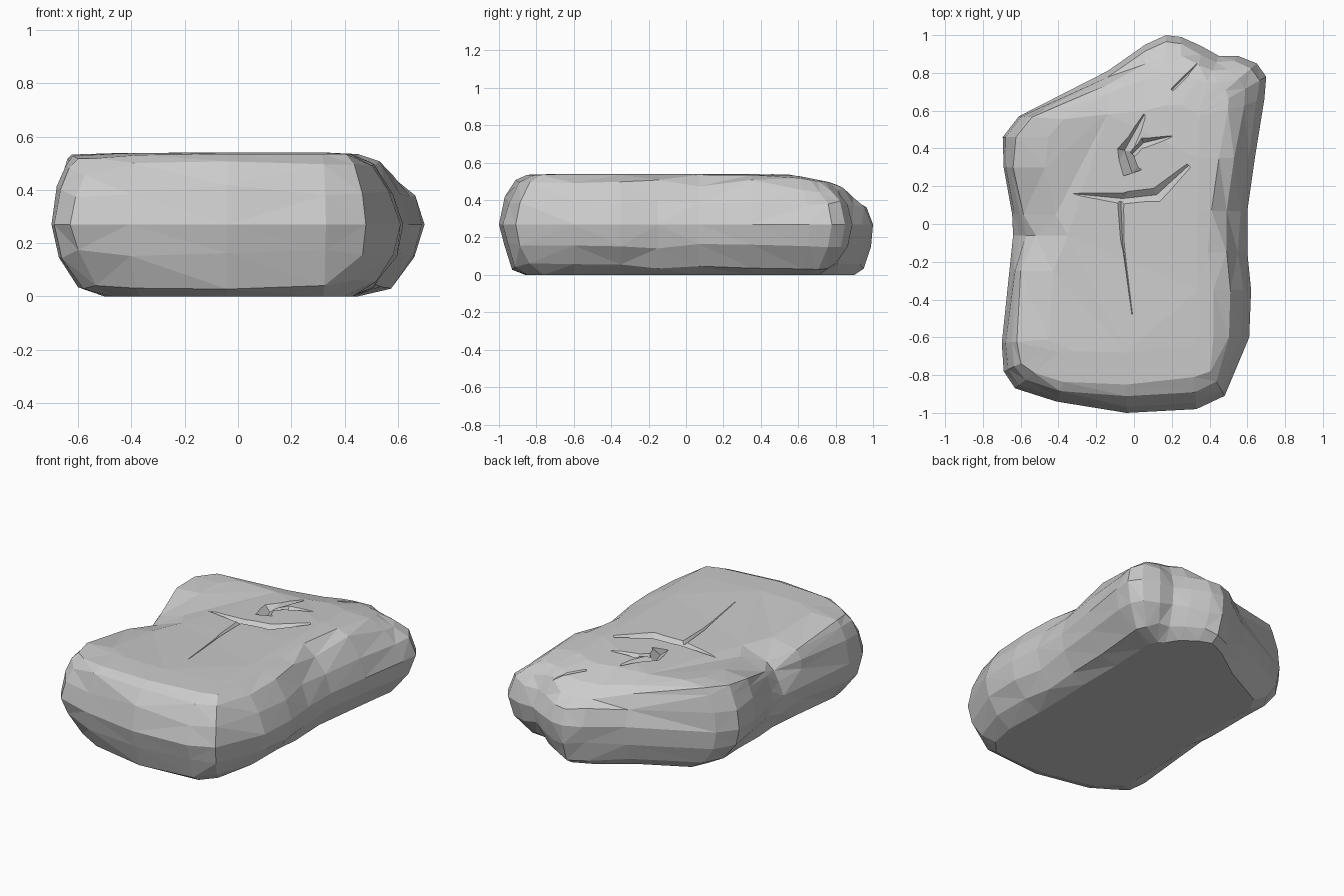
import bpy, bmesh, random, math
from mathutils import Vector

if "Cube" in bpy.data.objects:
    bpy.data.objects.remove(bpy.data.objects["Cube"])

random.seed(4)

# Widest outline seen from above: x, y, inset at the top rim, inset at the base
OUTLINE = [
    (-.70, -.63, .08, .20), (-.69, -.78, .10, .24), (-.63, -.87, .13, .25),
    (-.41, -.94, .11, .16), (-.04, -1.0, .15, .14), (.33, -.98, .17, .13),
    (.48, -.91, .15, .17), (.61, -.60, .19, .18), (.62, -.35, .20, .20),
    (.60, -.15, .21, .18), (.60, .07, .19, .17), (.64, .35, .19, .21),
    (.69, .66, .20, .26), (.70, .78, .23, .29), (.65, .85, .22, .28),
    (.55, .89, .18, .22), (.45, .89, .15, .17), (.36, .94, .18, .14),
    (.25, .99, .19, .12), (.17, 1.0, .20, .10), (.06, .95, .18, .10),
    (-.14, .81, .12, .10), (-.61, .57, .07, .18), (-.695, .46, .07, .22),
    (-.69, .30, .05, .22), (-.645, .05, .06, .20), (-.64, -.06, .12, .16),
    (-.66, -.25, .06, .16)]
# Side profile: height, share of base inset, share of top inset, extra inset
LEVELS = [(0, 1, 0, 0), (.045, .5, 0, 0), (.16, .1, 0, 0), (.27, 0, 0, 0),
          (.40, 0, .17, 0), (.49, 0, .5, 0), (.535, 0, 1, 0), (.54, 0, 1, .17)]
# Hollows that lower the upper rim: x, y, radius, depth
DIPS = [(-.66, -.05, .26, .11), (-.10, .85, .24, .07), (.20, .95, .25, .06),
        (.60, .82, .22, .05), (-.66, -.87, .2, .03), (.0, .3, .16, .015)]


def finish(name, bm):
    bmesh.ops.recalc_face_normals(bm, faces=bm.faces)
    mesh = bpy.data.meshes.new(name)
    bm.to_mesh(mesh)
    bm.free()
    obj = bpy.data.objects.new(name, mesh)
    bpy.context.collection.objects.link(obj)
    return obj


def bridge(bm, rings):
    for a, b in zip(rings, rings[1:]):
        n = len(a)
        for i in range(n):
            j = (i + 1) % n
            bm.faces.new((a[i], a[j], b[j], b[i]))
    bm.faces.new(rings[0])
    bm.faces.new(rings[-1])


def dip(p):
    return sum(d * math.exp(-((p.x - x) ** 2 + (p.y - y) ** 2) / r ** 2)
               for x, y, r, d in DIPS)


# Boulder body: stacked outline rings pulled toward a central block
bm = bmesh.new()
rings = []
for k, (z, base, top, extra) in enumerate(LEVELS):
    ring = []
    for x, y, t, b in OUTLINE:
        p = Vector((x, y, 0))
        core = Vector((max(-.3, min(.3, x)), max(-.6, min(.55, y)), 0))
        gap = core - p
        inset = t * top + b * base + extra
        if k in (2, 4, 5):
            inset += random.uniform(0, .015)
        p += gap.normalized() * min(inset, gap.length * .88)
        p.z = z
        if k in (1, 2, 4, 5):
            p.z += random.uniform(-.02, .02)
        p.z -= dip(p) * max(0, (z - .27) / .27)
        ring.append(bm.verts.new(p))
    rings.append(ring)
bridge(bm, rings)
bmesh.ops.triangulate(bm, faces=bm.faces)
rock = finish("boulder", bm)


# Carved creases on the top: each path point is x, y, half width, depth
def carve(path, surface=.54, lift=.07):
    bm = bmesh.new()
    rings = []
    for i, (x, y, w, d) in enumerate(path):
        a, b = path[max(i - 1, 0)], path[min(i + 1, len(path) - 1)]
        side = Vector((a[1] - b[1], b[0] - a[0], 0)).normalized()
        c = Vector((x, y, surface - dip(Vector((x, y, 0)))))
        half = side * w * (d + lift) / d
        up = Vector((0, 0, lift))
        rings.append([bm.verts.new(v) for v in
                      (c + half + up, c - half + up, c - Vector((0, 0, d)))])
    bridge(bm, rings)
    bmesh.ops.triangulate(bm, faces=bm.faces)
    cutter = finish("crease_cutter", bm)
    cutter.hide_render = True
    mod = rock.modifiers.new("crease", 'BOOLEAN')
    mod.operation, mod.solver, mod.object = 'DIFFERENCE', 'EXACT', cutter
    bpy.ops.object.modifier_apply(modifier=mod.name)
    bpy.data.objects.remove(cutter)


bpy.context.view_layer.objects.active = rock
rock.select_set(True)
CREASES = [
    [(-.32, .16, .04, .02), (-.06, .135, .04, .04), (.12, .155, .045, .035), (.29, .31, .015, .012)],
    [(-.07, .12, .03, .03), (-.06, -.10, .02, .025), (-.01, -.48, .004, .008)],
    [(.055, .58, .006, .01), (-.05, .39, .045, .04), (-.01, .27, .05, .04)],
    [(-.01, .37, .02, .035), (.05, .43, .03, .03), (.2, .465, .008, .01)]]
for path in CREASES:
    carve(path)
# Crease crossing the back rim
carve([(.2, .71, .008, .015), (.28, .79, .012, .02), (.37, .89, .015, .05)])
